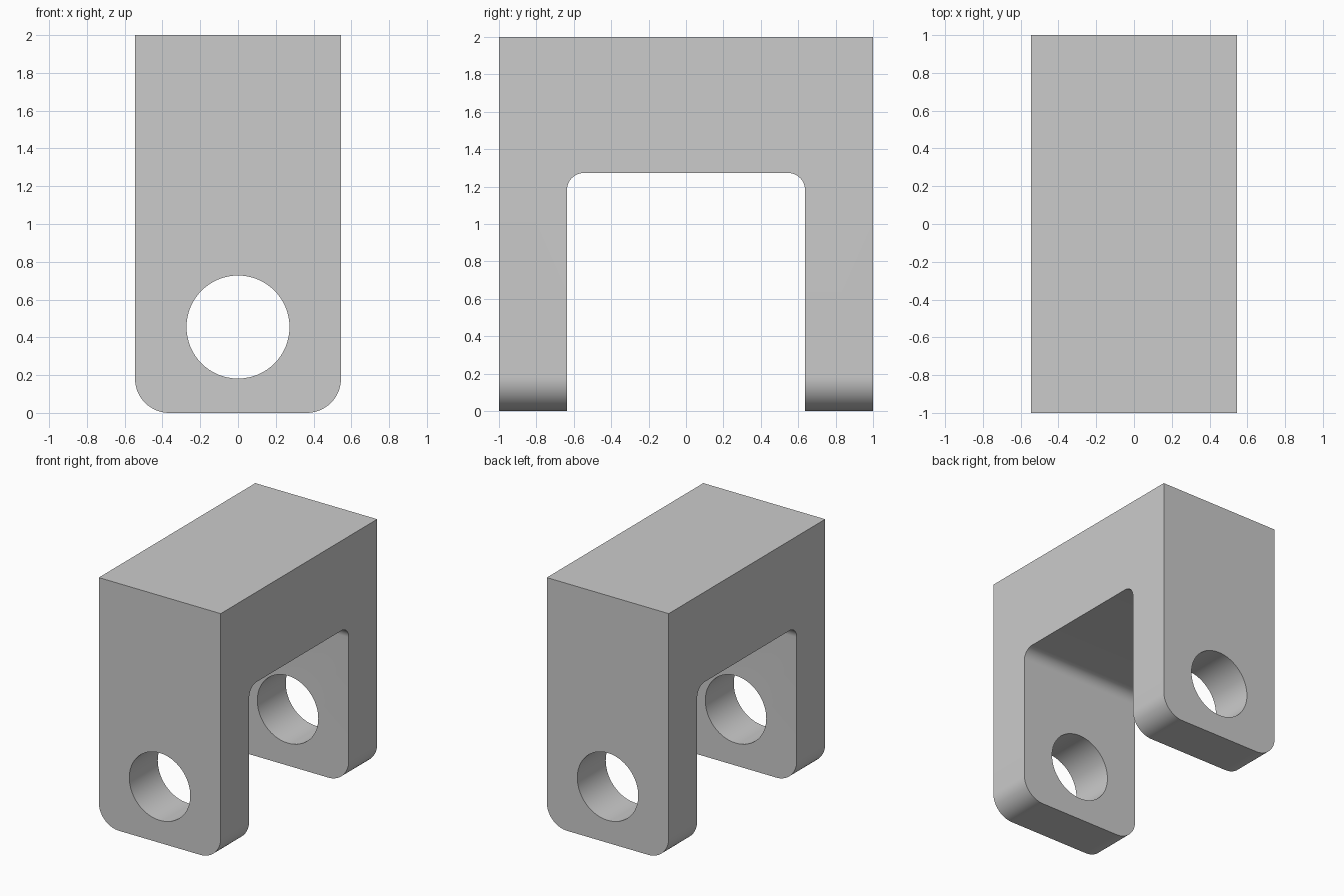
import bpy, bmesh
from math import cos, sin, pi

if "Cube" in bpy.data.objects:
    bpy.data.objects.remove(bpy.data.objects["Cube"])

U = 1 / 11            # design unit
HALF_W = 6 * U        # half width in x
SLOT_HALF = 7 * U     # half slot width in y
SLOT_TOP = 14 * U
HOLE_R, HOLE_Z = 3 * U, 5 * U


def arc(cx, cy, r, start, end, n):
    return [(cx + r * cos(start + (end - start) * i / n),
             cy + r * sin(start + (end - start) * i / n)) for i in range(n + 1)]


def prism(name, profile, half, axis):
    """Extrude a (horizontal, z) profile symmetrically along axis."""
    bm = bmesh.new()
    place = (lambda a, z: (a, -half, z)) if axis == 'y' else (lambda a, z: (-half, a, z))
    face = bm.faces.new([bm.verts.new(place(a, z)) for a, z in profile])
    new = bmesh.ops.extrude_face_region(bm, geom=[face])['geom']
    vec = (0, 2 * half, 0) if axis == 'y' else (2 * half, 0, 0)
    bmesh.ops.translate(bm, vec=vec, verts=[v for v in new if isinstance(v, bmesh.types.BMVert)])
    bmesh.ops.recalc_face_normals(bm, faces=bm.faces)
    mesh = bpy.data.meshes.new(name)
    bm.to_mesh(mesh)
    bm.free()
    ob = bpy.data.objects.new(name, mesh)
    bpy.context.collection.objects.link(ob)
    return ob


# Block with rounded bottom corners
r = 2 * U
block = prism("clevis_bracket",
              [(-HALF_W, 2), *arc(-HALF_W + r, r, r, pi, 1.5 * pi, 16),
               *arc(HALF_W - r, r, r, 1.5 * pi, 2 * pi, 16), (HALF_W, 2)], 1, 'y')

# Slot between the two lugs, with filleted inner corners
r = U
slot = prism("slot_cutter",
             [(SLOT_HALF, -0.5), *arc(SLOT_HALF - r, SLOT_TOP - r, r, 0, pi / 2, 16),
              *arc(-SLOT_HALF + r, SLOT_TOP - r, r, pi / 2, pi, 16), (-SLOT_HALF, -0.5)], 1, 'x')

# Pin hole through both lugs
hole = prism("pin_hole_cutter", arc(0, HOLE_Z, HOLE_R, 0, 2 * pi, 64)[:-1], 1.5, 'y')

# Cut, then shade curved surfaces smooth
bpy.context.view_layer.objects.active = block
block.select_set(True)
for cutter in (slot, hole):
    cutter.hide_render = True
    mod = block.modifiers.new(cutter.name, 'BOOLEAN')
    mod.operation, mod.solver, mod.object = 'DIFFERENCE', 'EXACT', cutter
    bpy.ops.object.modifier_apply(modifier=mod.name)
    bpy.data.objects.remove(cutter)
bpy.ops.object.shade_smooth_by_angle(angle=pi / 6)
